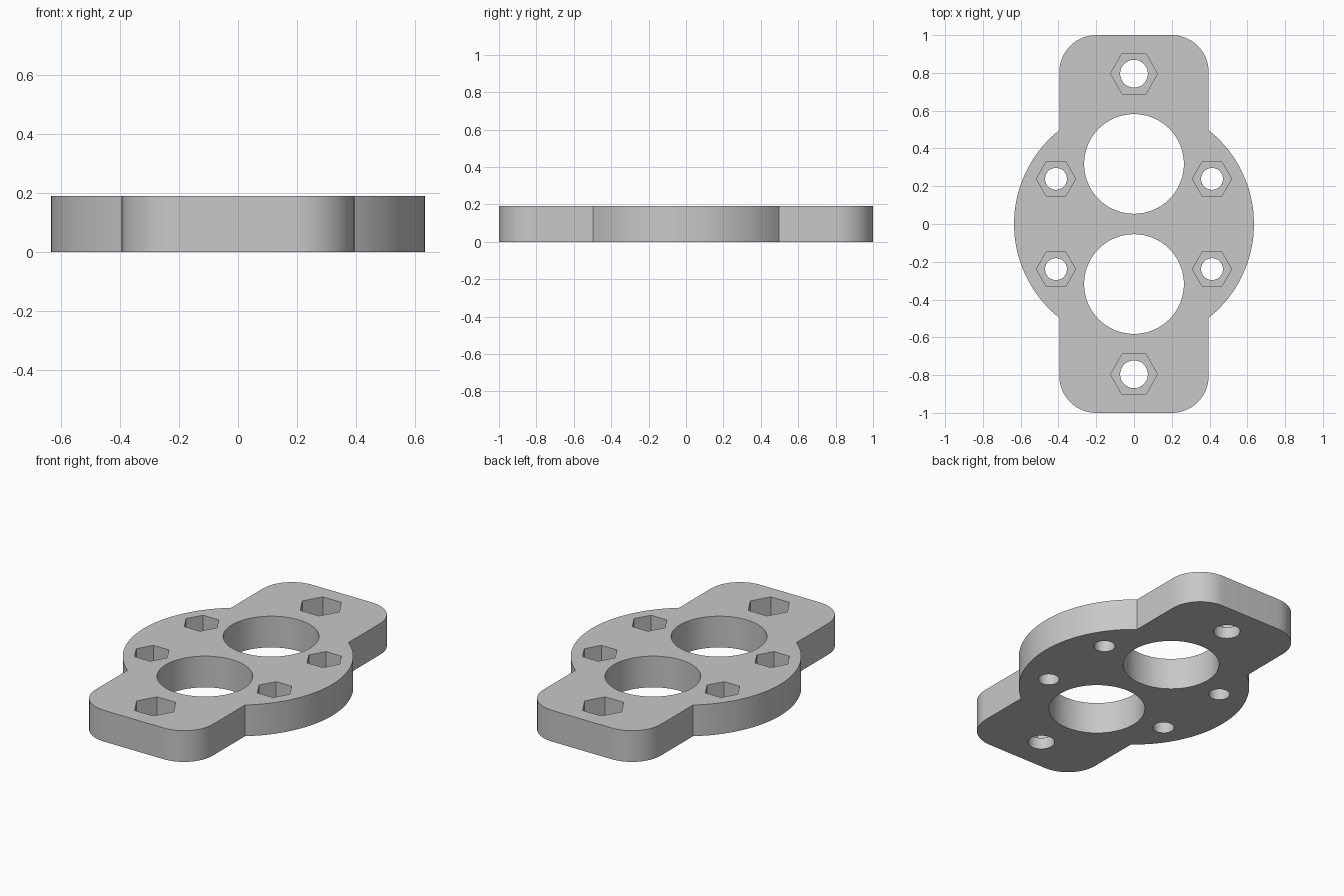
import bpy, bmesh, math
from mathutils import Matrix

if "Cube" in bpy.data.objects:
    bpy.data.objects.remove(bpy.data.objects["Cube"])

THICK = 0.19          # plate thickness
FLOOR = 0.07          # height of the nut pocket floors
HALF_W, HALF_L, CORNER = 0.395, 1.0, 0.195
DISC_R = 0.635

grey = bpy.data.materials.new("plain grey")
grey.use_nodes = True
colour = (0.58, 0.58, 0.58, 1)
grey.diffuse_color = colour
grey.node_tree.nodes["Principled BSDF"].inputs["Base Color"].default_value = colour


def make_object(name, bm):
    bmesh.ops.recalc_face_normals(bm, faces=bm.faces)
    mesh = bpy.data.meshes.new(name)
    bm.to_mesh(mesh)
    bm.free()
    mesh.materials.append(grey)
    obj = bpy.data.objects.new(name, mesh)
    bpy.context.collection.objects.link(obj)
    return obj


def arc(cx, cy, r, start, end, n):
    angles = [start + (end - start) * i / n for i in range(n + 1)]
    return [(cx + r * math.cos(a), cy + r * math.sin(a)) for a in angles]


def add_prism(bm, x, y, r, sides, z0, z1):
    # Upright prism with a corner pointing along +y
    place = Matrix.Translation((x, y, (z0 + z1) / 2)) @ Matrix.Rotation(math.pi / 2, 4, 'Z')
    bmesh.ops.create_cone(bm, cap_ends=True, segments=sides, radius1=r, radius2=r,
                          depth=z1 - z0, matrix=place)


# Plate outline: round-cornered bar merged with a central disc
meet = math.acos(HALF_W / DISC_R)
half = arc(0, 0, DISC_R, -meet, meet, 48)
half += arc(HALF_W - CORNER, HALF_L - CORNER, CORNER, 0, math.pi / 2, 16)
half += arc(CORNER - HALF_W, HALF_L - CORNER, CORNER, math.pi / 2, math.pi, 16)
outline = half + [(-x, -y) for x, y in half]

bm = bmesh.new()
face = bm.faces.new([bm.verts.new((x, y, 0)) for x, y in outline])
up = bmesh.ops.extrude_face_region(bm, geom=[face])["geom"]
bmesh.ops.translate(bm, vec=(0, 0, THICK),
                    verts=[v for v in up if isinstance(v, bmesh.types.BMVert)])
plate = make_object("mounting_plate", bm)

# Cutters: two large openings, six bolt bores and six hexagonal nut pockets
bores, pockets = bmesh.new(), bmesh.new()
for sy in (-1, 1):
    add_prism(bores, 0, sy * 0.318, 0.264, 96, -0.1, 0.4)
    bolts = [(0, 0.796, 0.0735, 0.1245)]
    bolts += [(sx * 0.413, 0.239, 0.058, 0.104) for sx in (-1, 1)]
    for x, y, bore_r, hex_r in bolts:
        add_prism(bores, x, sy * y, bore_r, 48, -0.1, 0.4)
        add_prism(pockets, x, sy * y, hex_r, 6, FLOOR, 0.4)

bpy.context.view_layer.objects.active = plate
for name, cutter_bm in (("pocket_cutter", pockets), ("bore_cutter", bores)):
    cutter = make_object(name, cutter_bm)
    cutter.hide_render = True
    mod = plate.modifiers.new(name, 'BOOLEAN')
    mod.operation = 'DIFFERENCE'
    mod.solver = 'EXACT'
    mod.object = cutter
    bpy.ops.object.modifier_apply(modifier=mod.name)
    bpy.data.objects.remove(cutter)

# Smooth round walls, crisp edges
bpy.ops.object.select_all(action='DESELECT')
plate.select_set(True)
bpy.ops.object.shade_smooth_by_angle(angle=math.radians(30))
